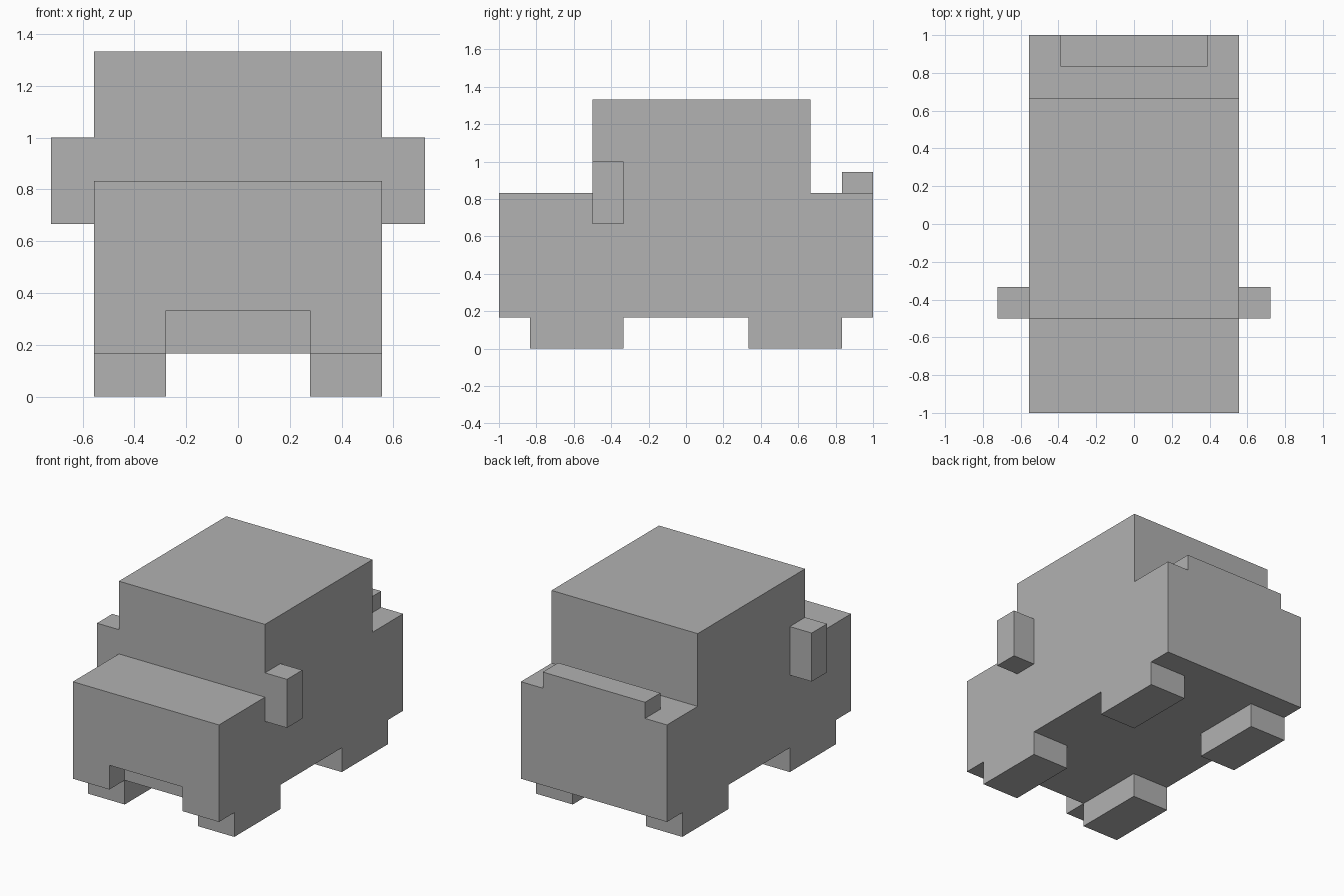
import bpy
import bmesh

default = bpy.data.objects.get("Cube")
if default:
    bpy.data.objects.remove(default, do_unlink=True)

# Single flat colour
GREY = (0.445, 0.445, 0.445, 1)
paint = bpy.data.materials.new("plain grey")
paint.use_nodes = True
paint.diffuse_color = GREY
bsdf = next(n for n in paint.node_tree.nodes if n.type == "BSDF_PRINCIPLED")
bsdf.inputs["Base Color"].default_value = GREY

U = 1 / 18          # the blocky design sits on this grid
HALF_WIDTH = 10 * U


def finish(name, bm):
    bmesh.ops.recalc_face_normals(bm, faces=bm.faces)
    mesh = bpy.data.meshes.new(name)
    bm.to_mesh(mesh)
    bm.free()
    mesh.materials.append(paint)
    obj = bpy.data.objects.new(name, mesh)
    bpy.context.scene.collection.objects.link(obj)
    return obj


def box(name, low, high):
    """Box between two corners given in grid units."""
    bm = bmesh.new()
    bmesh.ops.create_cube(bm, size=1)
    for v in bm.verts:
        v.co = [(a if c < 0 else b) * U for c, a, b in zip(v.co, low, high)]
    return finish(name, bm)


def side_profile(name, points):
    """Extrude a (y, z) outline across the width."""
    bm = bmesh.new()
    face = bm.faces.new([bm.verts.new((-HALF_WIDTH, y * U, z * U)) for y, z in points])
    grown = bmesh.ops.extrude_face_region(bm, geom=[face])["geom"]
    verts = [g for g in grown if isinstance(g, bmesh.types.BMVert)]
    bmesh.ops.translate(bm, verts=verts, vec=(2 * HALF_WIDTH, 0, 0))
    return finish(name, bm)


# Body with bonnet, cabin and rear deck
body = side_profile("body", [(-18, 3), (18, 3), (18, 15), (12, 15),
                             (12, 24), (-9, 24), (-9, 15), (-18, 15)])

# Recess under the front bumper
cutter = box("bumper_recess_cutter", (-5, -20, 1), (5, -15, 6))
cutter.hide_render = True
cutter.hide_viewport = True
cutter.display_type = "WIRE"
cut = body.modifiers.new("bumper_recess", "BOOLEAN")
cut.operation = "DIFFERENCE"
cut.solver = "EXACT"
cut.object = cutter

# Apply the cut and discard the helper
bpy.context.view_layer.update()
evaluated = body.evaluated_get(bpy.context.evaluated_depsgraph_get())
body_mesh = bpy.data.meshes.new_from_object(evaluated)
body.modifiers.clear()
body.data = body_mesh
bpy.data.objects.remove(cutter, do_unlink=True)

# Wheels and mirrors on both sides
for side, s in (("left", 1), ("right", -1)):
    def pair(name, x0, x1, y, z):
        xs = sorted((s * x0, s * x1))
        box(f"{side}_{name}", (xs[0], y[0], z[0]), (xs[1], y[1], z[1]))

    pair("front_wheel", 5, 10, (-15, -6), (0, 3))
    pair("rear_wheel", 5, 10, (6, 15), (0, 3))
    pair("mirror", 10, 13, (-9, -6), (12, 18))

# Rear spoiler
box("spoiler", (-7, 15, 15), (7, 18, 17))
